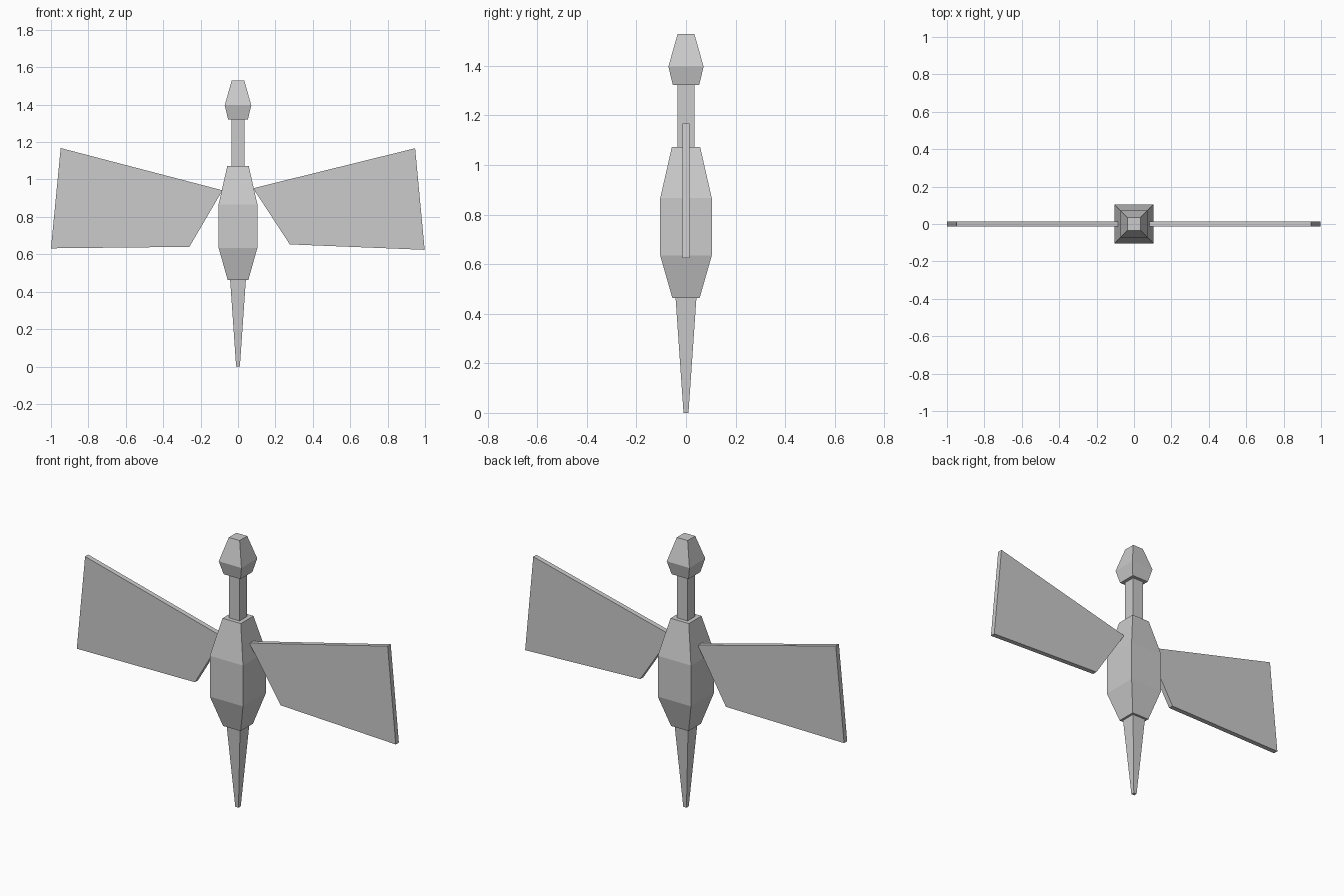
import bpy
import bmesh

if "Cube" in bpy.data.objects:
    bpy.data.objects.remove(bpy.data.objects["Cube"])


def make_object(name, bm):
    bmesh.ops.recalc_face_normals(bm, faces=bm.faces[:])
    mesh = bpy.data.meshes.new(name)
    bm.to_mesh(mesh)
    bm.free()
    obj = bpy.data.objects.new(name, mesh)
    bpy.context.collection.objects.link(obj)
    return obj


def square_loft(name, profile):
    """Stack square rings given as (height, half width) and skin them."""
    bm = bmesh.new()
    corners = [(-1, -1), (1, -1), (1, 1), (-1, 1)]
    rings = [[bm.verts.new((x * h, y * h, z)) for x, y in corners]
             for z, h in profile]
    for low, high in zip(rings, rings[1:]):
        for i in range(4):
            j = (i + 1) % 4
            bm.faces.new((low[i], low[j], high[j], high[i]))
    bm.faces.new(rings[0][::-1])
    bm.faces.new(rings[-1])
    return make_object(name, bm)


def flat_panel(name, outline, half_thickness):
    """Extrude an (x, z) outline along y, centred on y = 0."""
    bm = bmesh.new()
    face = bm.faces.new([bm.verts.new((x, -half_thickness, z)) for x, z in outline])
    new = bmesh.ops.extrude_face_region(bm, geom=[face], use_keep_orig=True)["geom"]
    verts = [g for g in new if isinstance(g, bmesh.types.BMVert)]
    bmesh.ops.translate(bm, verts=verts, vec=(0, 2 * half_thickness, 0))
    return make_object(name, bm)


# Tail, body, neck and head: square sections along the z axis
square_loft("tail", [(0, 0.01), (0.463, 0.042)])
square_loft("body", [(0.463, 0.055), (0.635, 0.104), (0.866, 0.104), (1.073, 0.057)])
square_loft("neck", [(1.073, 0.034), (1.322, 0.034)])
square_loft("head", [(1.322, 0.053), (1.397, 0.071), (1.528, 0.034)])

# Wings: thin panels, slightly different on each side
flat_panel("right_wing", [(0.081, 0.953), (0.947, 1.167), (0.998, 0.624), (0.277, 0.653)], 0.014)
flat_panel("left_wing", [(-0.083, 0.942), (-0.948, 1.168), (-1.0, 0.632), (-0.26, 0.640)], 0.014)
